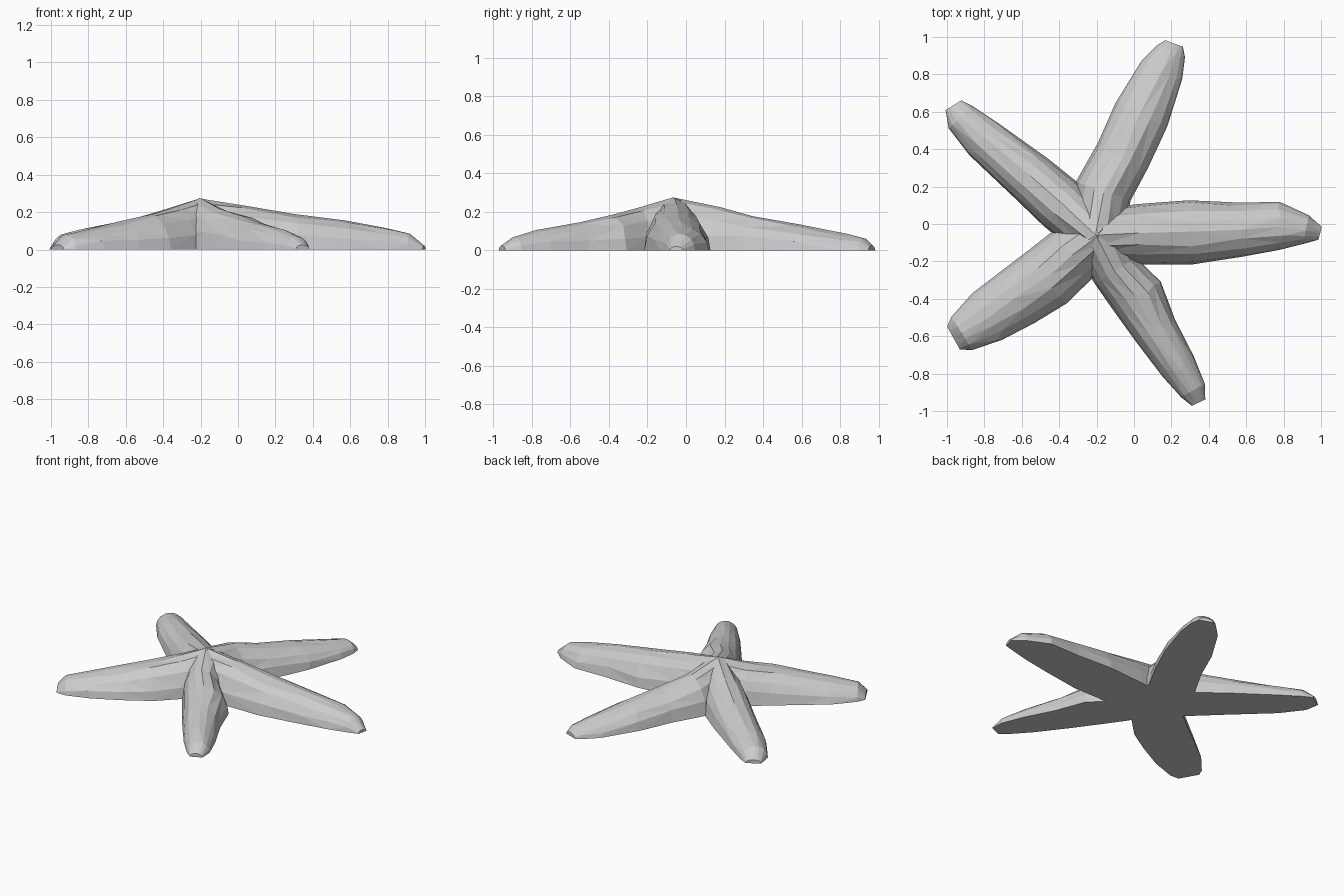
import bpy, bmesh, math, random
from mathutils import Vector

if "Cube" in bpy.data.objects:
    bpy.data.objects.remove(bpy.data.objects["Cube"])

random.seed(4)
HUB = Vector((-0.2, -0.06))
SIDES = 8  # facets over the arched back of an arm

# Arm centre lines: (x, y, half width, height) from hub to tip
ARMS = {
    "right_arm": [(0.03, -0.055, .162, .236), (0.3, -0.045, .172, .19), (0.57, -0.03, .145, .155),
                  (0.78, -0.01, .128, .118), (0.92, -0.03, .078, .085), (0.995, -0.05, .035, .02)],
    "back_arm": [(-0.165, 0.175, .155, .225), (-0.06, 0.365, .15, .178), (0.04, 0.585, .152, .135),
                 (0.15, 0.825, .119, .085), (0.2, 0.925, .08, .062), (0.215, 0.965, .05, .025)],
    "back_left_arm": [(-0.385, 0.1, .148, .218), (-0.55, 0.245, .138, .165), (-0.805, 0.455, .115, .115),
                      (-0.925, 0.57, .088, .085), (-0.965, 0.635, .05, .025)],
    "front_left_arm": [(-0.335, -0.17, .165, .228), (-0.465, -0.285, .175, .192), (-0.62, -0.39, .165, .15),
                       (-0.785, -0.495, .148, .115), (-0.92, -0.585, .105, .08), (-0.965, -0.61, .07, .025)],
    "front_right_arm": [(-0.1, -0.25, .13, .22), (0.02, -0.39, .148, .185), (0.115, -0.57, .12, .145),
                        (0.235, -0.76, .1, .105), (0.315, -0.89, .073, .07), (0.345, -0.955, .04, .025)],
}


def build_arm(name, stations, skirt):
    """Loft arched sections along the arm; the skirt hangs below the floor and is trimmed later."""
    out = (Vector(stations[0][:2]) - HUB).normalized()
    back = HUB - out * 0.1
    path = [(back.x, back.y, .07, .2), (HUB.x, HUB.y, .14, .27 + skirt * 0.05)] + stations
    pts = [Vector(s[:2]) for s in path]
    bm = bmesh.new()
    rings = []
    for i, (x, y, w, h) in enumerate(path):
        d = (pts[min(i + 1, len(pts) - 1)] - pts[max(i - 1, 0)]).normalized()
        side = Vector((-d.y, d.x))
        ring = [bm.verts.new((x - side.x * w, y - side.y * w, -skirt))]
        for k in range(SIDES + 1):
            inner = 0 < k < SIDES
            a = math.pi * k / SIDES + (random.uniform(-.07, .07) if inner else 0)
            slide = random.uniform(-.025, .025) if inner and 2 < i < len(path) - 2 else 0
            p = pts[i] - side * w * math.cos(a) + d * slide
            ring.append(bm.verts.new((p.x, p.y, h * max(0, math.sin(a)))))
        ring.append(bm.verts.new((x + side.x * w, y + side.y * w, -skirt)))
        rings.append(ring)
    n = len(rings[0])
    for r0, r1 in zip(rings, rings[1:]):
        for k in range(n):
            j = (k + 1) % n
            bm.faces.new((r0[k], r0[j], r1[j], r1[k]))
    bm.faces.new(rings[0])
    bm.faces.new(rings[-1])
    bmesh.ops.triangulate(bm, faces=bm.faces[:])
    bmesh.ops.recalc_face_normals(bm, faces=bm.faces[:])
    me = bpy.data.meshes.new(name)
    bm.to_mesh(me)
    bm.free()
    ob = bpy.data.objects.new(name, me)
    bpy.context.collection.objects.link(ob)
    return ob


arms = [build_arm(n, s, 0.04 + 0.02 * i) for i, (n, s) in enumerate(ARMS.items())]

# Fuse the five arms into one body
body = arms[0]
body.name = "starfish_body"
for arm in arms[1:]:
    mod = body.modifiers.new("fuse", 'BOOLEAN')
    mod.operation = 'UNION'
    mod.solver = 'EXACT'
    mod.object = arm
dg = bpy.context.evaluated_depsgraph_get()
fused = bpy.data.meshes.new_from_object(body.evaluated_get(dg))
body.modifiers.clear()
body.data = fused
for arm in arms[1:]:
    bpy.data.objects.remove(arm)

# Trim the skirt to leave a flat underside on the floor
bm = bmesh.new()
bm.from_mesh(fused)
bmesh.ops.bisect_plane(bm, geom=bm.verts[:] + bm.edges[:] + bm.faces[:], dist=1e-5,
                       plane_co=(0, 0, 0), plane_no=(0, 0, 1), clear_inner=True)
rim = [e for e in bm.edges if e.is_boundary]
bmesh.ops.triangle_fill(bm, edges=rim, use_beauty=True, normal=(0, 0, -1))
bmesh.ops.recalc_face_normals(bm, faces=bm.faces[:])
bm.to_mesh(fused)
bm.free()
